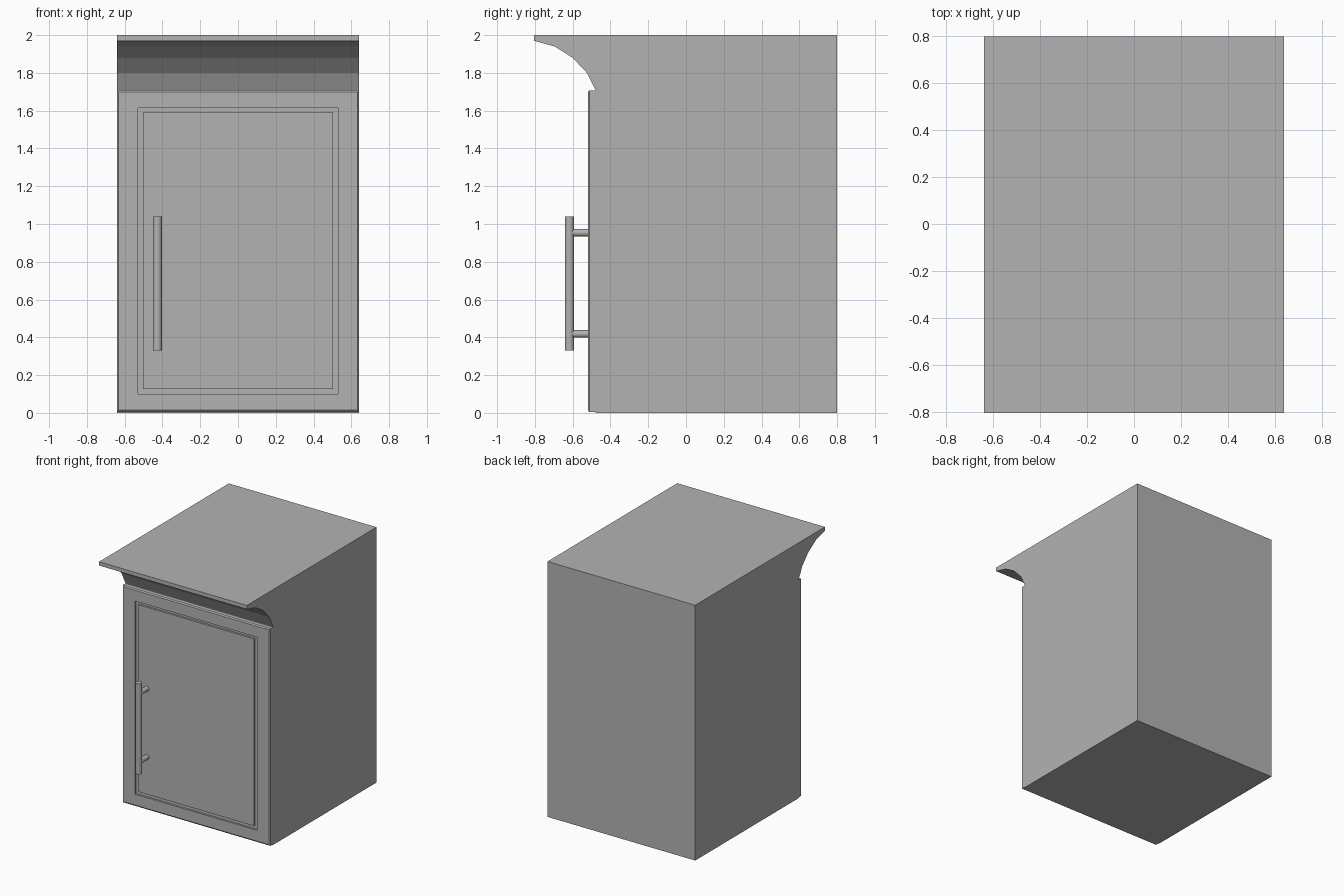
import bpy
import bmesh
from math import pi
from mathutils import Matrix, Vector

cube = bpy.data.objects.get("Cube")
if cube:
    bpy.data.objects.remove(cube, do_unlink=True)

HALF_W = 0.64

grey = bpy.data.materials.new("light_grey")
grey.use_nodes = True
grey.diffuse_color = (0.45, 0.45, 0.45, 1)
grey.node_tree.nodes["Principled BSDF"].inputs["Base Color"].default_value = grey.diffuse_color


def add_object(name, bm):
    bmesh.ops.recalc_face_normals(bm, faces=bm.faces)
    mesh = bpy.data.meshes.new(name)
    bm.to_mesh(mesh)
    bm.free()
    mesh.materials.append(grey)
    obj = bpy.data.objects.new(name, mesh)
    bpy.context.collection.objects.link(obj)
    return obj


def rod(name, start, end, radius, sides=24):
    """Smooth capped cylinder between two points."""
    start, end = Vector(start), Vector(end)
    axis = end - start
    turn = Vector((0, 0, 1)).rotation_difference(axis).to_matrix().to_4x4()
    bm = bmesh.new()
    bmesh.ops.create_cone(bm, cap_ends=True, segments=sides, radius1=radius,
                          radius2=radius, depth=axis.length,
                          matrix=Matrix.Translation((start + end) / 2) @ turn)
    for face in bm.faces:
        face.smooth = len(face.verts) == 4
    for edge in bm.edges:
        edge.smooth = edge.calc_face_angle(0) < pi / 4
    return add_object(name, bm)


# Cabinet body: side profile with a coved overhang, extruded across the width
profile = [(0.8, 0), (0.8, 2), (-0.805, 2), (-0.805, 1.97), (-0.695, 1.94),
           (-0.6, 1.88), (-0.525, 1.8), (-0.48, 1.71), (-0.48, 0)]
bm = bmesh.new()
side = bm.faces.new([bm.verts.new((-HALF_W, y, z)) for y, z in profile])
extruded = bmesh.ops.extrude_face_region(bm, geom=[side], use_keep_orig=True)
new_verts = [v for v in extruded["geom"] if isinstance(v, bmesh.types.BMVert)]
bmesh.ops.translate(bm, verts=new_verts, vec=(2 * HALF_W, 0, 0))
add_object("cabinet_body", bm)

# Door: nested rectangles give the chamfered rim and the routed groove
# Each ring is half width, bottom, top, depth
rings = [(0.64, 0.005, 1.706, -0.48), (0.64, 0.005, 1.706, -0.512),
         (0.633, 0.015, 1.698, -0.52), (0.53, 0.1, 1.613, -0.52),
         (0.53, 0.1, 1.613, -0.505), (0.503, 0.127, 1.592, -0.505),
         (0.503, 0.127, 1.592, -0.52)]
bm = bmesh.new()
loops = [[bm.verts.new((x, y, z)) for x, z in
          ((-w, low), (w, low), (w, high), (-w, high))]
         for w, low, high, y in rings]
for outer, inner in zip(loops, loops[1:]):
    for i in range(4):
        j = (i + 1) % 4
        bm.faces.new((outer[i], outer[j], inner[j], inner[i]))
bm.faces.new(loops[0])
bm.faces.new(loops[-1])
add_object("door", bm)

# Bar handle on two standoffs
HANDLE_X, HANDLE_Y = -0.427, -0.617
rod("handle_bar", (HANDLE_X, HANDLE_Y, 0.33), (HANDLE_X, HANDLE_Y, 1.04), 0.024)
for name, z in (("lower_handle_post", 0.418), ("upper_handle_post", 0.954)):
    rod(name, (HANDLE_X, HANDLE_Y, z), (HANDLE_X, -0.515, z), 0.02)
